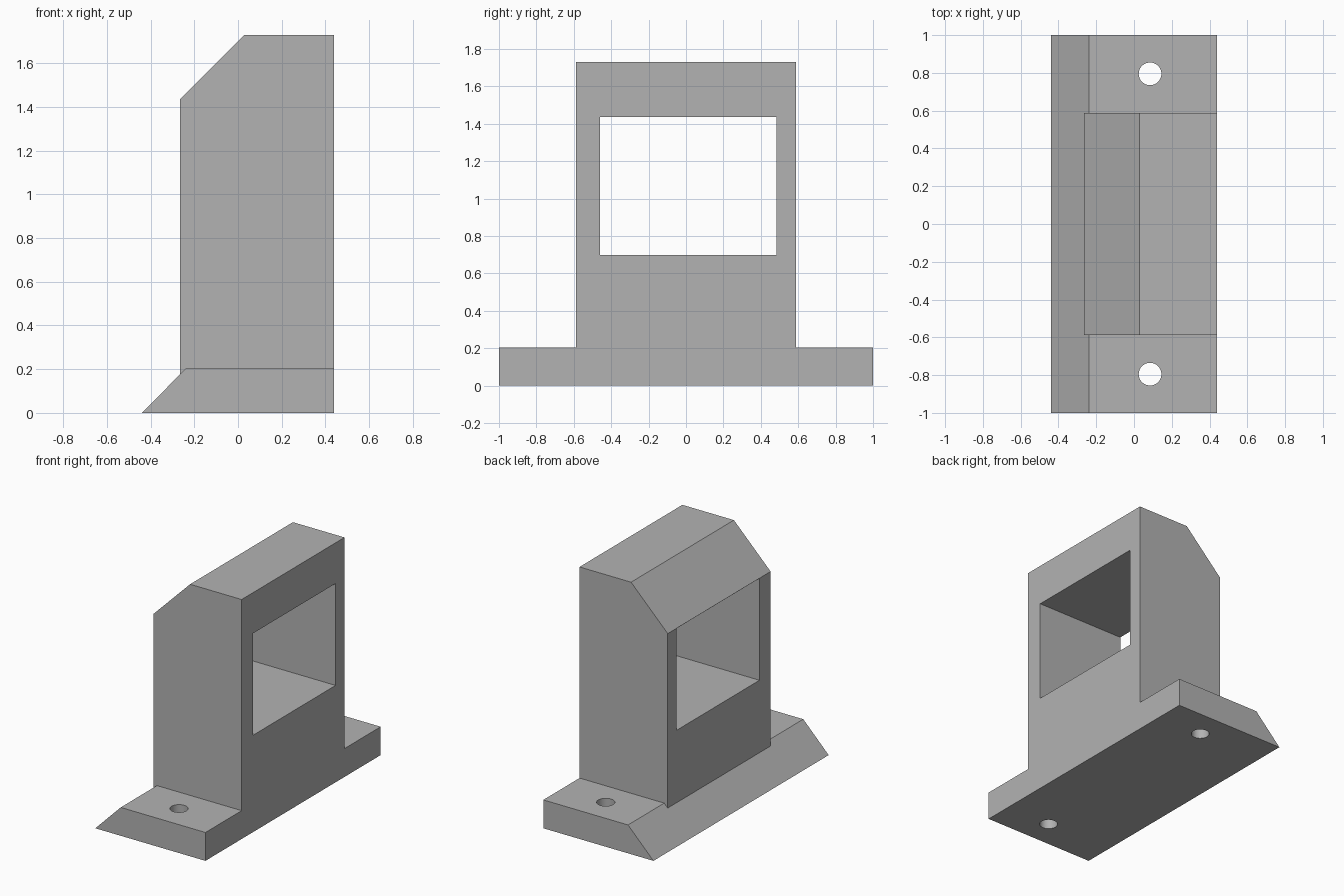
import bpy
import bmesh
from mathutils import Matrix

cube = bpy.data.objects.get("Cube")
if cube:
    bpy.data.objects.remove(cube, do_unlink=True)

grey = bpy.data.materials.new("plain grey")
grey.use_nodes = True
colour = (0.45, 0.45, 0.45, 1)
grey.diffuse_color = colour
grey.node_tree.nodes["Principled BSDF"].inputs["Base Color"].default_value = colour


def add_object(name, bm):
    bmesh.ops.recalc_face_normals(bm, faces=bm.faces)
    mesh = bpy.data.meshes.new(name)
    bm.to_mesh(mesh)
    bm.free()
    mesh.materials.append(grey)
    obj = bpy.data.objects.new(name, mesh)
    bpy.context.collection.objects.link(obj)
    return obj


def extrude_profile(name, points, y0, y1):
    """Extrude an x-z outline along y."""
    bm = bmesh.new()
    face = bm.faces.new([bm.verts.new((x, y0, z)) for x, z in points])
    result = bmesh.ops.extrude_face_region(bm, geom=[face])
    verts = [v for v in result["geom"] if isinstance(v, bmesh.types.BMVert)]
    bmesh.ops.translate(bm, verts=verts, vec=(0, y1 - y0, 0))
    return add_object(name, bm)


def combine(target, tool, operation):
    mod = target.modifiers.new(tool.name, "BOOLEAN")
    mod.operation = operation
    mod.solver = "EXACT"
    mod.object = tool
    bpy.context.view_layer.objects.active = target
    bpy.ops.object.modifier_apply(modifier=mod.name)
    bpy.data.objects.remove(tool, do_unlink=True)


BACK = 0.44

# Foot plate with one sloping long edge
bracket = extrude_profile(
    "mounting_bracket",
    [(-0.44, 0), (BACK, 0), (BACK, 0.205), (-0.237, 0.205)], -1, 1)

# Upright block with a chamfered top edge
upright = extrude_profile(
    "upright",
    [(-0.265, 0.1), (BACK, 0.1), (BACK, 1.73), (0.028, 1.73), (-0.265, 1.437)],
    -0.587, 0.587)
combine(bracket, upright, "UNION")

# Rectangular opening right through the upright
window = extrude_profile(
    "window_cutter", [(-1, 0.7), (1, 0.7), (1, 1.436), (-1, 1.436)], -0.46, 0.485)
combine(bracket, window, "DIFFERENCE")

# Bolt holes at both ends of the foot
for side in (-1, 1):
    bm = bmesh.new()
    bmesh.ops.create_cone(bm, cap_ends=True, segments=48, radius1=0.06, radius2=0.06,
                          depth=1, matrix=Matrix.Translation((0.085, side * 0.795, 0)))
    combine(bracket, add_object("bolt_hole_cutter", bm), "DIFFERENCE")

# Smooth hole walls, sharp edges elsewhere
bpy.ops.object.select_all(action="DESELECT")
bracket.select_set(True)
bpy.context.view_layer.objects.active = bracket
bpy.ops.object.shade_smooth_by_angle()
